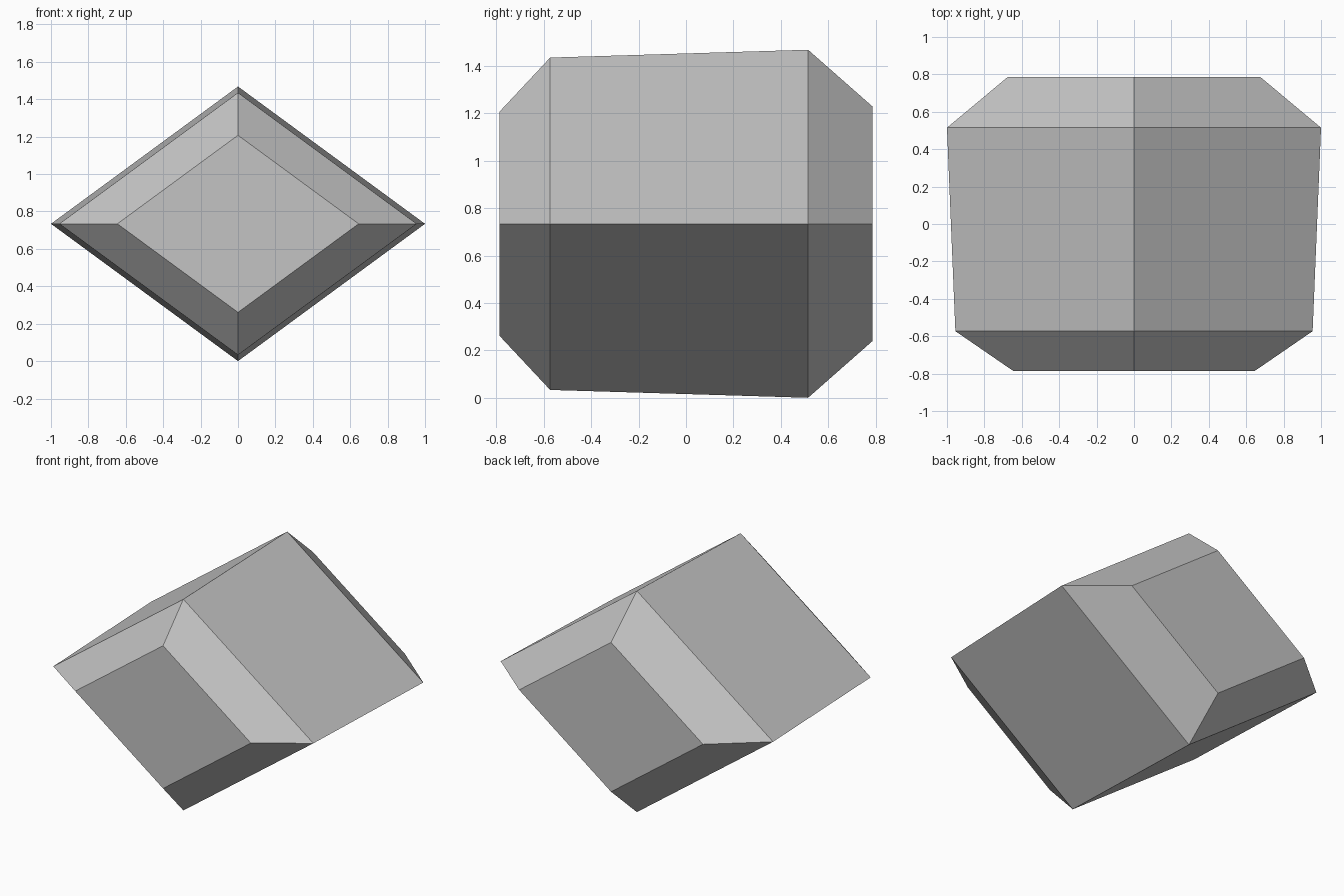
import bpy
import bmesh

cube = bpy.data.objects.get("Cube")
if cube:
    bpy.data.objects.remove(cube, do_unlink=True)

# Single plain grey
grey = bpy.data.materials.new("plain_grey")
grey.use_nodes = True
colour = (0.55, 0.55, 0.55, 1.0)
grey.diffuse_color = colour
grey.node_tree.nodes["Principled BSDF"].inputs["Base Color"].default_value = colour

# Diamond cross-section, swept front to back as (y, half width)
HEIGHT_RATIO = 0.734
CENTRE_Z = 0.734
SECTIONS = [(-0.786, 0.645), (-0.573, 0.955), (0.515, 1.0), (0.786, 0.675)]

bm = bmesh.new()
rings = []
for y, half in SECTIONS:
    rings.append([
        bm.verts.new((x * half, y, CENTRE_Z + z * half * HEIGHT_RATIO))
        for x, z in ((1, 0), (0, 1), (-1, 0), (0, -1))
    ])

# Side panels and bevels between neighbouring sections
for a, b in zip(rings, rings[1:]):
    for i in range(4):
        j = (i + 1) % 4
        bm.faces.new((a[i], a[j], b[j], b[i]))

# Flat front and back
bm.faces.new(rings[0])
bm.faces.new(rings[-1])
bmesh.ops.recalc_face_normals(bm, faces=bm.faces)

mesh = bpy.data.meshes.new("diamond_block")
bm.to_mesh(mesh)
bm.free()
mesh.materials.append(grey)
block = bpy.data.objects.new("diamond_block", mesh)
bpy.context.scene.collection.objects.link(block)
